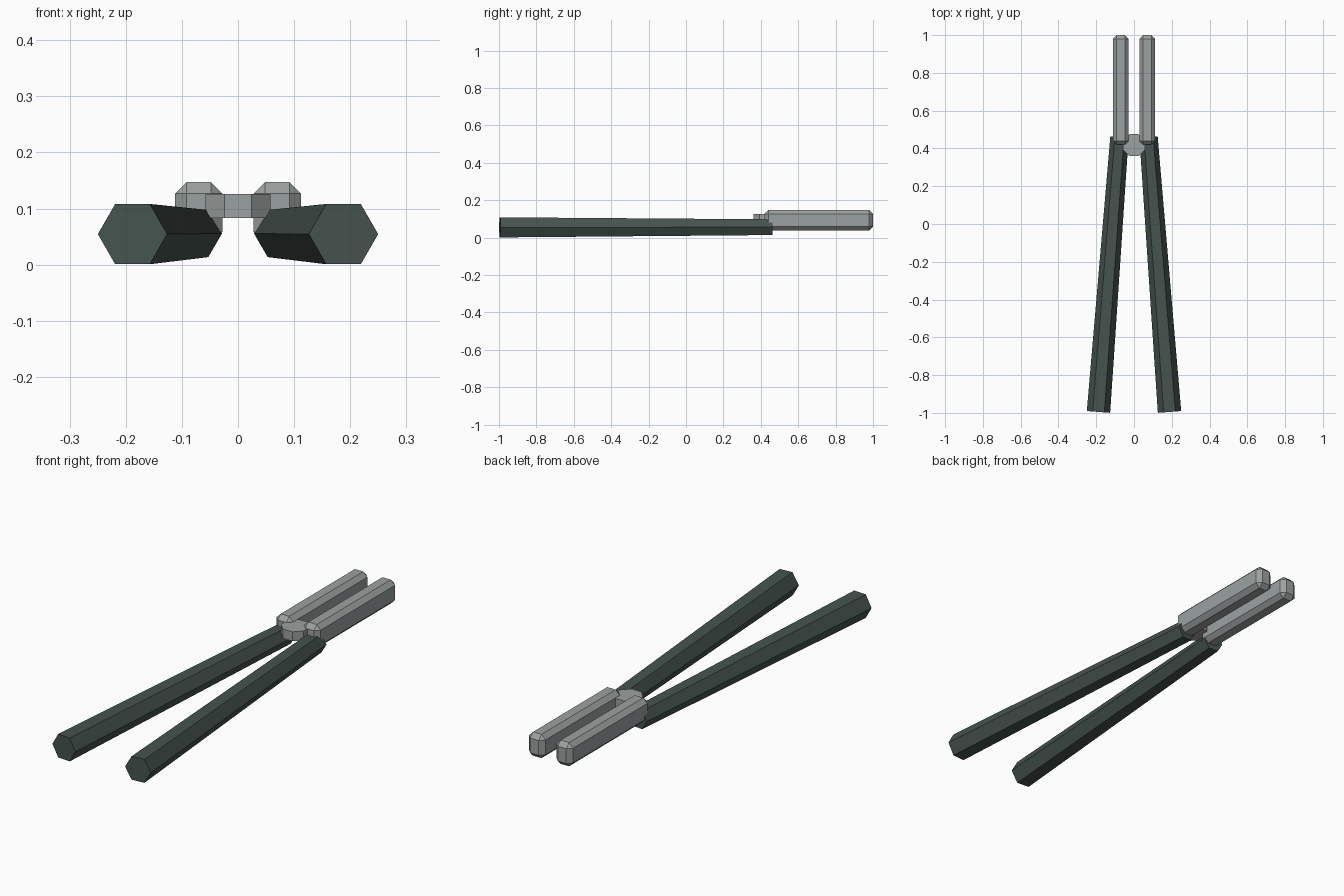
import bpy
import bmesh
from math import cos, sin, pi
from mathutils import Vector

cube = bpy.data.objects.get("Cube")
if cube:
    bpy.data.objects.remove(cube, do_unlink=True)


def material(name, rgb):
    mat = bpy.data.materials.new(name)
    mat.use_nodes = True
    colour = (*rgb, 1)
    mat.diffuse_color = colour
    mat.node_tree.nodes["Principled BSDF"].inputs["Base Color"].default_value = colour
    return mat


def finish(name, bm, mat):
    bmesh.ops.recalc_face_normals(bm, faces=bm.faces)
    mesh = bpy.data.meshes.new(name)
    bm.to_mesh(mesh)
    bm.free()
    mesh.materials.append(mat)
    obj = bpy.data.objects.new(name, mesh)
    bpy.context.collection.objects.link(obj)
    return obj


def tapered_prism(name, start, end, r_start, r_end, sides, up, mat, phase=0):
    """Capped prism between two points, square to its own axis."""
    start, end, up = Vector(start), Vector(end), Vector(up)
    side = (end - start).cross(up).normalized()
    bm = bmesh.new()
    rings = []
    for centre, r in ((start, r_start), (end, r_end)):
        angles = [phase + 2 * pi * i / sides for i in range(sides)]
        rings.append([bm.verts.new(centre + r * (cos(a) * side + sin(a) * up)) for a in angles])
    for i in range(sides):
        j = (i + 1) % sides
        bm.faces.new((rings[0][i], rings[0][j], rings[1][j], rings[1][i]))
    for ring in rings:
        bm.faces.new(ring)
    return finish(name, bm, mat)


def bevelled_box(name, low, high, bevel, mat):
    low, high = Vector(low), Vector(high)
    bm = bmesh.new()
    bmesh.ops.create_cube(bm, size=1)
    for v in bm.verts:
        v.co = (low + high) / 2 + v.co * (high - low)
    bmesh.ops.bevel(bm, geom=bm.edges[:], offset=bevel, segments=1, affect='EDGES')
    return finish(name, bm, mat)


grip = material("dark green grip", (0.06, 0.088, 0.079))
steel = material("grey steel", (0.33, 0.36, 0.355))

# Splayed handles and straight blades, one pair per side
for label, s in (("left", 1), ("right", -1)):
    tapered_prism(label + "_handle", (s * 0.188, -0.995, 0.0545), (s * 0.077, 0.46, 0.0555),
                  0.062, 0.0485, 6, (0, 0, 1), grip)
    inner, outer = sorted((s * 0.028, s * 0.112))
    bevelled_box(label + "_blade", (inner, 0.42, 0.038), (outer, 1.0, 0.147), 0.0205, steel)

# Octagonal pivot joining the two sides
tapered_prism("pivot", (0, 0.418, 0.083), (0, 0.418, 0.126), 0.0628, 0.0628, 8,
              (0, 1, 0), steel, pi / 8)
